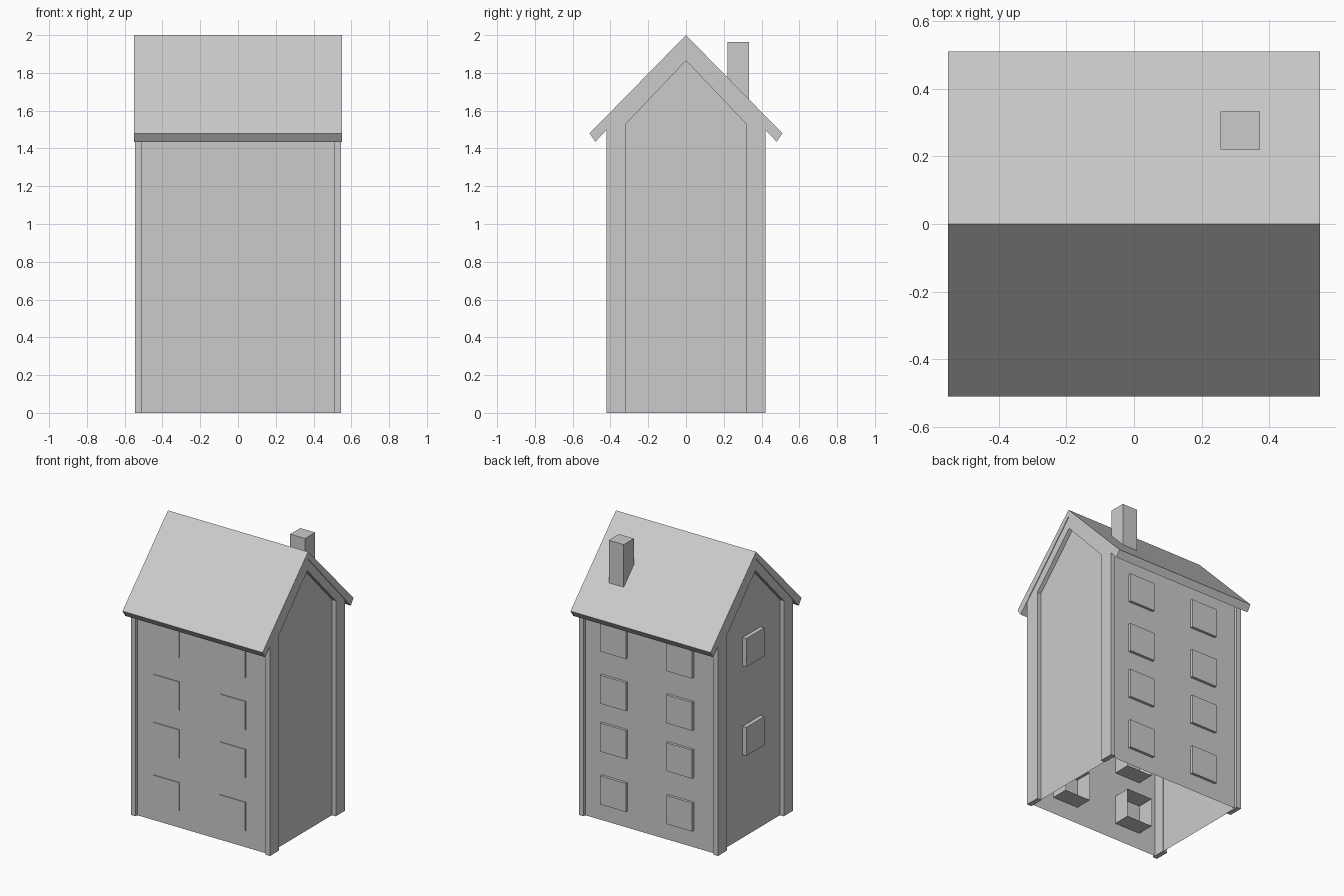
import bpy
from mathutils import Matrix, Vector
from math import pi

if "Cube" in bpy.data.objects:
    bpy.data.objects.remove(bpy.data.objects["Cube"])


def make_object(name, verts, faces):
    mesh = bpy.data.meshes.new(name)
    mesh.from_pydata(verts, [], faces)
    obj = bpy.data.objects.new(name, mesh)
    bpy.context.collection.objects.link(obj)
    return obj


def prism(name, profile, x0, x1):
    """Extrude a closed (y, z) profile, listed counter-clockwise from +x, along x."""
    n = len(profile)
    verts = [(x, y, z) for x in (x0, x1) for y, z in profile]
    faces = [tuple(reversed(range(n))), tuple(range(n, 2 * n))]
    faces += [(i, (i + 1) % n, n + (i + 1) % n, n + i) for i in range(n)]
    return make_object(name, verts, faces)


def mirrored(half):
    """Complete an open half profile (last point first mirrored) across y = 0."""
    return half + [(-y, z) for y, z in reversed(half) if y > 0]


# Wall shell: thin surfaces, open underneath and under the roof
section = mirrored([(0.40, 0), (0.40, 1.51), (0, 1.94)])
verts = [(x, y, z) for x in (-0.515, 0.515) for y, z in section]
make_object("walls", verts, [(4, 3, 2, 1, 0), (5, 6, 7, 8, 9),
                             (0, 1, 6, 5), (3, 4, 9, 8)])

# Gable trim frames at both ends
outer = mirrored([(0.42, 0), (0.42, 1.505), (0, 1.95)])
inner = mirrored([(0.318, 0), (0.318, 1.53), (0, 1.865)])
for name, x0, x1 in (("right_gable_trim", 0.51, 0.545),
                     ("left_gable_trim", -0.545, -0.51)):
    prism(name, outer + inner[::-1], x0, x1)

# Folded roof slab
roof_top = mirrored([(0.51, 1.48), (0, 2.0)])
roof_under = mirrored([(0.48, 1.435), (0, 1.95)])
prism("roof", roof_top + roof_under[::-1], -0.55, 0.55)

# Chimney
prism("chimney", [(0.22, 1.62), (0.333, 1.62), (0.333, 1.963), (0.22, 1.963)],
      0.256, 0.373)


def window(name, centre, angle):
    """Box pushed through a wall, open on the inside; angle 0 faces -y."""
    h, depth = 0.101, 0.13
    verts = [(x, y, z) for y in (0, depth)
             for x, z in ((-h, -h), (h, -h), (h, h), (-h, h))]
    faces = [(0, 1, 2, 3)] + [(i, 4 + i, 4 + (i + 1) % 4, (i + 1) % 4) for i in range(4)]
    obj = make_object(name, verts, faces)
    obj.data.transform(Matrix.Translation(Vector(centre)) @ Matrix.Rotation(angle, 4, 'Z'))


# Front and back windows in two columns, back set turned half way round
for row, z in enumerate((0.22, 0.595, 0.935, 1.305)):
    for col, x in enumerate((-0.28, 0.24)):
        window(f"front_window_{row}_{col}", (x, -0.406, z), 0)
        window(f"back_window_{row}_{col}", (-x, 0.419, z), pi)

# Left gable windows
for row, z in enumerate((0.69, 1.32)):
    window(f"left_window_{row}", (-0.544, 0, z), -pi / 2)
